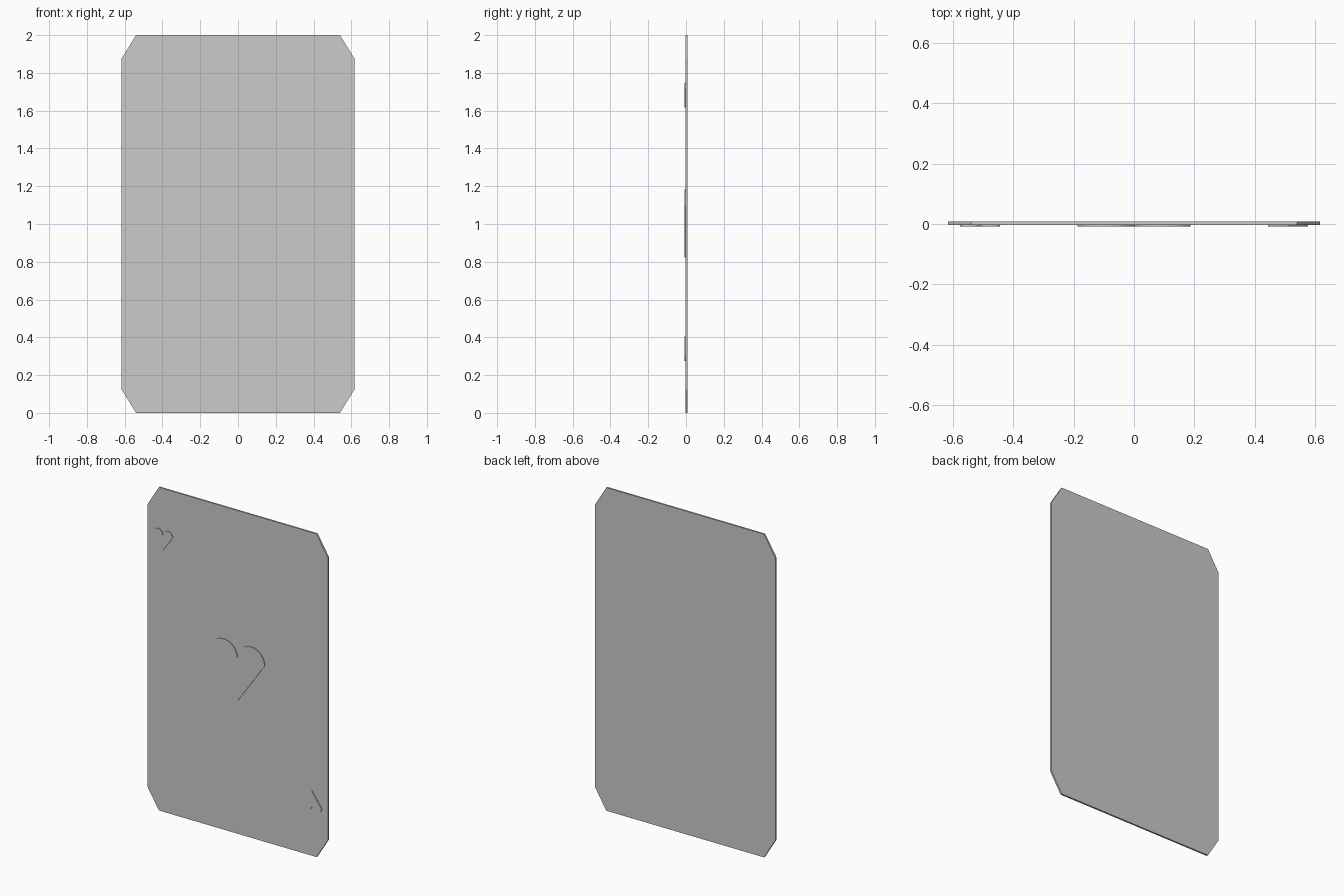
import bpy, bmesh, math

if "Cube" in bpy.data.objects:
    bpy.data.objects.remove(bpy.data.objects["Cube"])

CARD_FRONT, CARD_BACK, PIP_FRONT = -0.003, 0.008, -0.008


def slab(name, outline, y0, y1):
    """Extrude an (x, z) outline from y0 to y1 as a closed flat solid."""
    bm = bmesh.new()
    face = bm.faces.new([bm.verts.new((x, y0, z)) for x, z in outline])
    res = bmesh.ops.extrude_face_region(bm, geom=[face], use_keep_orig=True)
    moved = [g for g in res["geom"] if isinstance(g, bmesh.types.BMVert)]
    bmesh.ops.translate(bm, verts=moved, vec=(0, y1 - y0, 0))
    bmesh.ops.recalc_face_normals(bm, faces=bm.faces)
    mesh = bpy.data.meshes.new(name)
    bm.to_mesh(mesh)
    bm.free()
    obj = bpy.data.objects.new(name, mesh)
    bpy.context.collection.objects.link(obj)
    return obj


def heart(name, cx, cz, height, flip=1):
    """Two semicircular lobes over a straight-sided point; flip=-1 turns it round."""
    r = 0.26 * height
    base = 0.5 * height - r
    pts = [(0, -0.5 * height)]
    for lobe in (r, -r):
        for i in range(13):
            if lobe < 0 and i == 0:
                continue            # notch vertex is shared by both lobes
            a = math.pi * i / 12
            pts.append((lobe + r * math.cos(a), base + r * math.sin(a)))
    outline = [(cx + flip * x, cz + flip * z) for x, z in pts]
    return slab(name, outline, PIP_FRONT, CARD_FRONT + 0.002)


# Card body with cut corners
w, wc, h, c = 0.617, 0.54, 2.0, 0.125
slab("card_body", [(-wc, 0), (wc, 0), (w, c), (w, h - c),
                   (wc, h), (-wc, h), (-w, h - c), (-w, c)],
     CARD_FRONT, CARD_BACK)

# Raised hearts: centre, upper left corner, inverted lower right corner
heart("centre_heart", 0, 1.003, 0.36)
heart("upper_corner_heart", -0.51, 1.682, 0.128)
heart("lower_corner_heart", 0.51, 0.34, 0.128, flip=-1)
